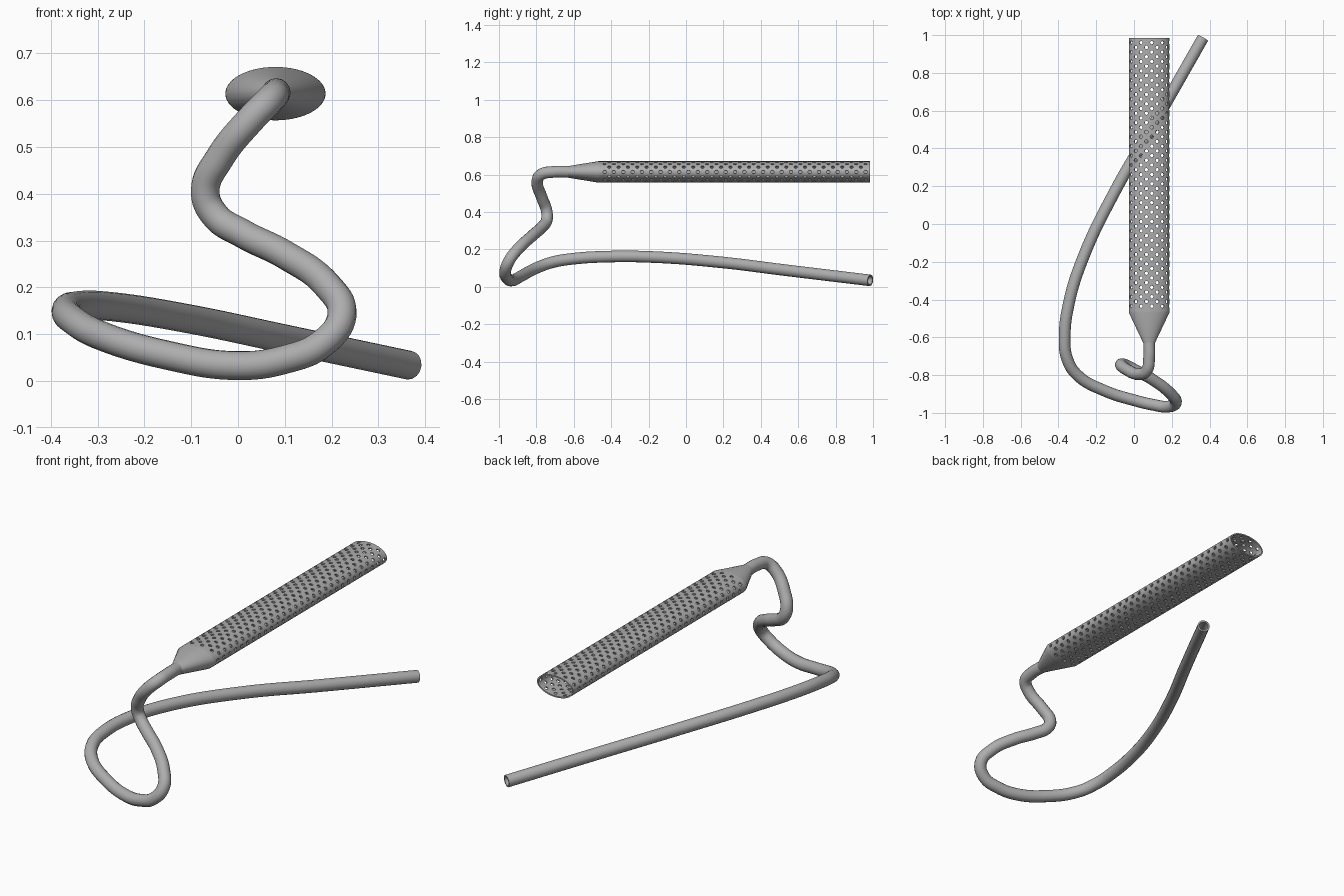
import bpy, bmesh
from math import cos, sin, pi, tau, hypot
from mathutils import Vector

if "Cube" in bpy.data.objects:
    bpy.data.objects.remove(bpy.data.objects["Cube"])

# Single material
grey = bpy.data.materials.new("soft grey")
grey.use_nodes = True
GREY = (0.42, 0.42, 0.42, 1)
grey.diffuse_color = GREY
grey.node_tree.nodes["Principled BSDF"].inputs["Base Color"].default_value = GREY

CX, CZ = 0.08, 0.614          # sleeve axis
A, B = 0.107, 0.057           # sleeve half width and half height
R = 0.031                     # tube radius
Y_TUBE, Y_FLAT, Y_END = -0.63, -0.47, 0.985
COLS, ROWS = 18, 29           # columns and rows of holes
HOLE = 0.0095


def finish(ob, wall):
    """Give a wall thickness, smooth shading and the material."""
    ob.data.materials.clear()
    ob.data.materials.append(grey)
    mod = ob.modifiers.new("wall", "SOLIDIFY")
    mod.thickness, mod.offset = wall, -1
    bpy.ops.object.select_all(action="DESELECT")
    ob.select_set(True)
    bpy.context.view_layer.objects.active = ob
    bpy.ops.object.modifier_apply(modifier=mod.name)
    bpy.ops.object.shade_smooth_by_angle(angle=pi / 5)


# Arc length table, so columns are evenly spaced round the oval
STEPS = 720
arc = [0.0]
for i in range(STEPS):
    t = tau * (i + 0.5) / STEPS
    arc.append(arc[-1] + hypot(A * sin(t), B * cos(t)) * tau / STEPS)
PERIM = arc[-1]


def angle_at(s):
    s %= PERIM
    i = next(k for k in range(STEPS) if arc[k + 1] >= s)
    return tau * (i + (s - arc[i]) / (arc[i + 1] - arc[i])) / STEPS


def on_oval(s, y, a=A, b=B):
    t = angle_at(s)
    return Vector((CX + a * cos(t), y, CZ + b * sin(t)))


# Perforated flat sleeve: staggered tiles, each with a round hole
bm = bmesh.new()


def face(points):
    bm.faces.new([bm.verts.new(p) for p in points])


w = PERIM / COLS
y0 = Y_FLAT + 0.01
h = (Y_END - y0) / ROWS
for c in range(COLS):
    s = c * w
    odd = c % 2
    for r in range(ROWS - odd):
        y = y0 + h * (r + 0.5 + odd / 2)
        outer, inner = [], []
        for k in range(8):
            t = k * pi / 4
            dx, dy = round(cos(t)), round(sin(t))
            outer.append(on_oval(s + dx * w / 2, y + dy * h / 2))
            inner.append(on_oval(s + HOLE * cos(t), y + HOLE * sin(t)))
        for k in range(8):
            n = (k + 1) % 8
            face((outer[k], outer[n], inner[n], inner[k]))
    # Plain half tiles close the ends of the shifted columns
    if odd:
        for lo in (y0, Y_END - h / 2):
            for u in (s - w / 2, s):
                face((on_oval(u, lo), on_oval(u + w / 2, lo),
                      on_oval(u + w / 2, lo + h / 2), on_oval(u, lo + h / 2)))

# Plain collar and taper down to the tube
rings = ((Y_TUBE, R, R), (Y_FLAT, A, B), (y0, A, B))
for (ya, aa, ba), (yb, ab, bb) in zip(rings, rings[1:]):
    for k in range(COLS * 2):
        u, v = k * w / 2, (k + 1) * w / 2
        face((on_oval(u, ya, aa, ba), on_oval(v, ya, aa, ba),
              on_oval(v, yb, ab, bb), on_oval(u, yb, ab, bb)))
bmesh.ops.remove_doubles(bm, verts=bm.verts, dist=0.0003)
bmesh.ops.recalc_face_normals(bm, faces=bm.faces)
# Make sure the walls face away from the axis
f = max(bm.faces, key=lambda q: q.calc_center_median().z)
if f.normal.z < 0:
    bmesh.ops.reverse_faces(bm, faces=bm.faces)
me = bpy.data.meshes.new("perforated_sleeve")
bm.to_mesh(me)
bm.free()
sleeve = bpy.data.objects.new("perforated_sleeve", me)
bpy.context.collection.objects.link(sleeve)
finish(sleeve, 0.007)

# Winding hollow tube
path = [
    (.08, -.62, .615), (.08, -.71, .614), (.068, -.775, .6), (.03, -.795, .562),
    (-.04, -.77, .475), (-.07, -.745, .405), (-.05, -.745, .355),
    (.01, -.775, .315), (.1, -.825, .27), (.19, -.895, .205),
    (.222, -.945, .14), (.18, -.967, .08), (.1, -.957, .046),
    (0, -.933, .033), (-.15, -.885, .055), (-.3, -.8, .1),
    (-.355, -.71, .132), (-.367, -.6, .15), (-.345, -.42, .161),
    (-.27, -.18, .159), (-.1, .175, .132), (.1, .52, .09), (.365, .985, .034),
]
cu = bpy.data.curves.new("tube", "CURVE")
cu.dimensions = "3D"
cu.bevel_depth = R
cu.bevel_resolution = 6
cu.resolution_u = 8
sp = cu.splines.new("BEZIER")
sp.bezier_points.add(len(path) - 1)
for p, co in zip(sp.bezier_points, path):
    p.co = co
    p.handle_left_type = p.handle_right_type = "AUTO"
tube = bpy.data.objects.new("tube", cu)
bpy.context.collection.objects.link(tube)
bpy.ops.object.select_all(action="DESELECT")
tube.select_set(True)
bpy.context.view_layer.objects.active = tube
bpy.ops.object.convert(target="MESH")
tube = bpy.context.view_layer.objects.active
tube.name = "tube"
finish(tube, 0.008)
